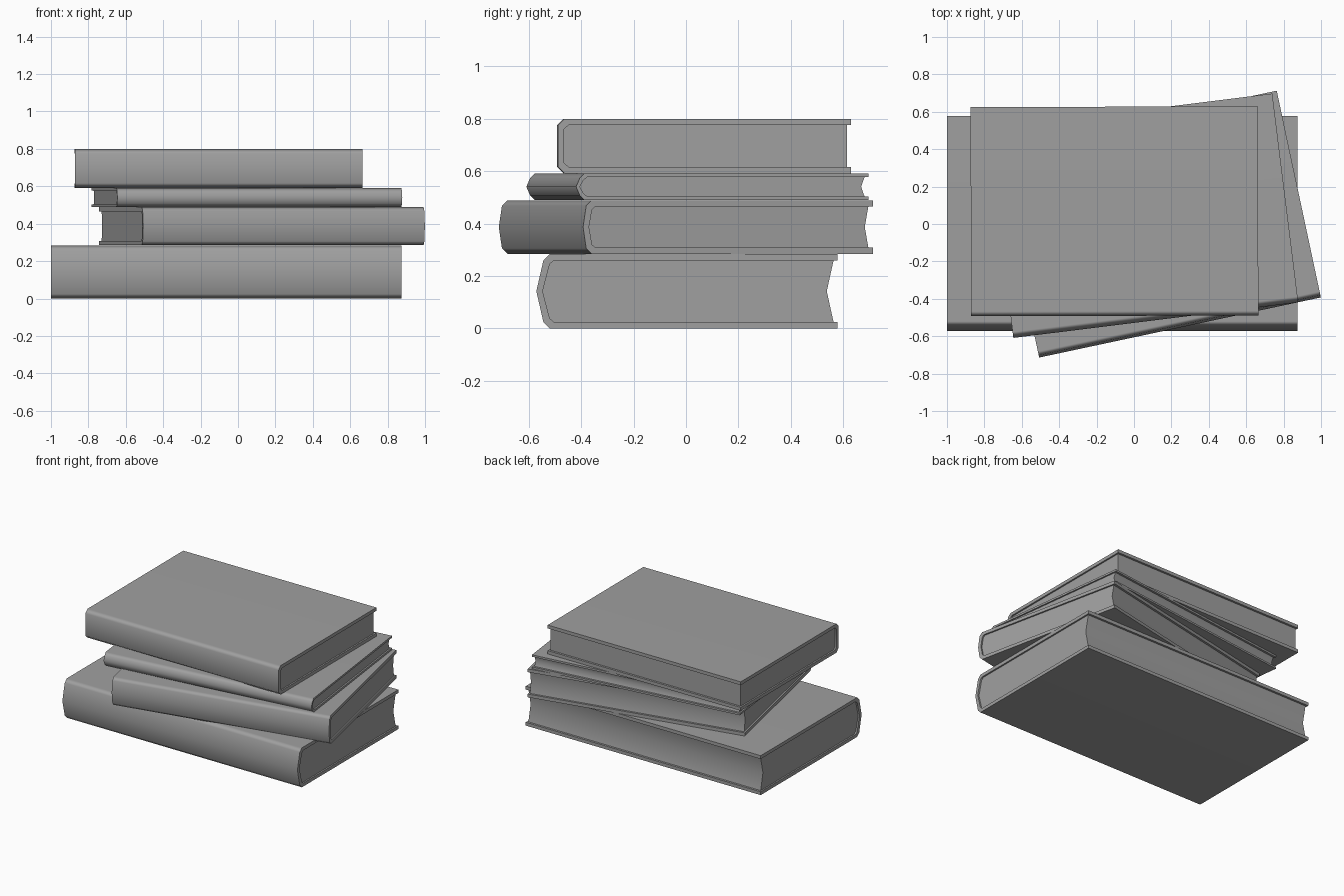
import bpy, bmesh, math

if "Cube" in bpy.data.objects:
    bpy.data.objects.remove(bpy.data.objects["Cube"])

# dark grey for the whole stack
grey = bpy.data.materials.new("dark_grey")
grey.diffuse_color = (0.35, 0.35, 0.35, 1)
grey.use_nodes = True
grey.node_tree.nodes["Principled BSDF"].inputs["Base Color"].default_value = grey.diffuse_color


def extrude_profile(name, profile, x0, x1, origin, angle):
    """Extrude a closed (y, z) profile along local x."""
    bm = bmesh.new()
    face = bm.faces.new([bm.verts.new((x0, y, z)) for y, z in profile])
    ext = bmesh.ops.extrude_face_region(bm, geom=[face], use_keep_orig=True)
    moved = [g for g in ext["geom"] if isinstance(g, bmesh.types.BMVert)]
    bmesh.ops.translate(bm, verts=moved, vec=(x1 - x0, 0, 0))
    bmesh.ops.recalc_face_normals(bm, faces=bm.faces)
    mesh = bpy.data.meshes.new(name)
    bm.to_mesh(mesh)
    bm.free()
    mesh.materials.append(grey)
    obj = bpy.data.objects.new(name, mesh)
    bpy.context.collection.objects.link(obj)
    obj.location = origin
    obj.rotation_euler.z = math.radians(angle)
    bpy.ops.object.select_all(action='DESELECT')
    obj.select_set(True)
    bpy.context.view_layer.objects.active = obj
    bpy.ops.object.shade_smooth_by_angle(angle=math.radians(55))
    # keeps the large boards evenly shaded
    obj.modifiers.new("flat_boards", 'WEIGHTED_NORMAL').keep_sharp = True
    return obj


def spine_path(w, h, t, bulge, bevel):
    """Outer spine path (t = 0) or its inward offset, bottom to top."""
    half = [(w, t), (bulge + bevel + 0.7 * t, t), (bulge + t, bevel + 0.6 * t)]
    top = [(y, h - z) for y, z in reversed(half)]
    return half + [(t, h / 2)] + top


def book(name, corner, z, angle, length, w, h, t, bulge, bevel, hollow):
    origin = (corner[0], corner[1], z)
    outer = spine_path(w, h, 0, bulge, bevel)
    inner = spine_path(w, h, t, bulge, bevel)
    # wrap-around cover
    extrude_profile(name + "_cover", outer + inner[::-1], 0, length, origin, angle)
    # page block with hollowed fore edge
    edge, inset = w - 0.015, 0.011
    pages = [(edge, t)] + inner[1:-1] + [(edge, h - t)]
    if hollow:
        pages.append((edge - hollow, h / 2))
    extrude_profile(name + "_pages", pages, inset, length - inset, origin, angle)


# the stack, bottom to top
book("bottom_book", (-1.0, -0.571), 0.0, 0, 1.873, 1.149, 0.284, 0.024, 0.027, 0.024, 0.026)
book("second_book", (-0.507, -0.714), 0.285, 12.05, 1.54, 1.13, 0.204, 0.023, 0.012, 0.021, 0.014)
book("third_book", (-0.645, -0.609), 0.49, 7.1, 1.535, 1.125, 0.101, 0.014, 0.014, 0.018, 0.013)
book("top_book", (-0.871, -0.493), 0.592, 0.15, 1.536, 1.118, 0.208, 0.024, 0.0, 0.025, 0.0)
